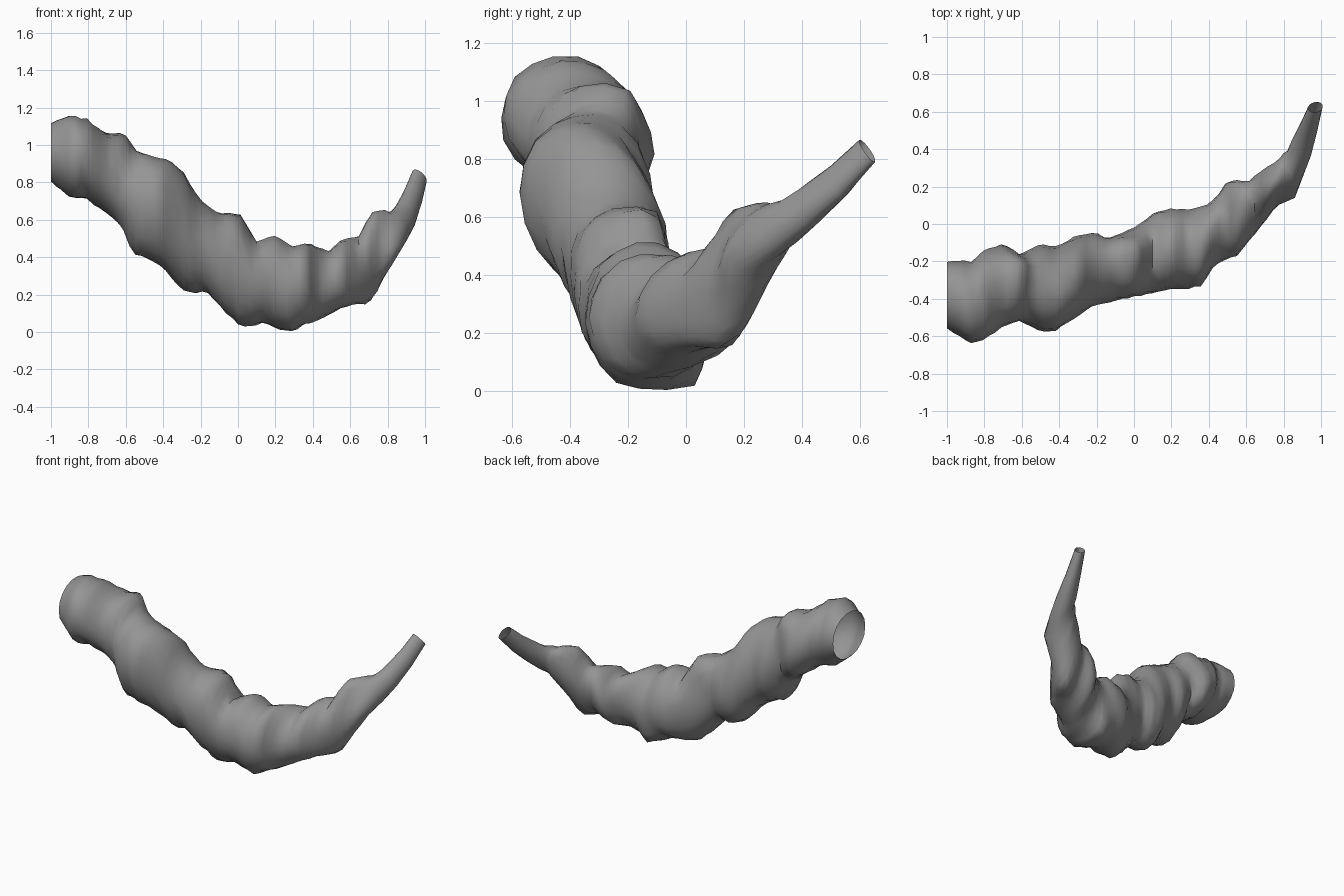
import bpy, bmesh, math, random
from mathutils import Vector

cube = bpy.data.objects.get("Cube")
if cube:
    bpy.data.objects.remove(cube, do_unlink=True)
random.seed(4)

SIDES, RINGS = 18, 62
START, TIP = -1, .97

# Outline of the horn along its length: (x, low, high)
HEIGHT = [(-1, .8, 1.12), (-.9, .72, 1.16), (-.81, .71, 1.14), (-.7, .63, 1.05),
          (-.62, .56, 1.05), (-.56, .41, .97), (-.48, .39, .95), (-.4, .34, .93),
          (-.3, .23, .87), (-.24, .21, .76), (-.17, .22, .68), (-.1, .14, .62),
          (0, .04, .61), (.06, .03, .54), (.1, .04, .48), (.15, .05, .5),
          (.2, .02, .52), (.29, 0, .46), (.36, .04, .48), (.49, .09, .43),
          (.56, .13, .51), (.65, .16, .51), (.7, .18, .62), (.75, .25, .63),
          (.82, .35, .65), (.87, .43, .72), (.92, .52, .82), (TIP, .71, .95)]
DEPTH = [(-1, -.56, -.2), (-.87, -.64, -.2), (-.8, -.62, -.14), (-.7, -.55, -.11),
         (-.61, -.52, -.16), (-.5, -.57, -.11), (-.42, -.57, -.12), (-.3, -.49, -.06),
         (-.2, -.43, -.05), (-.15, -.42, -.08), (0, -.39, -.02), (.12, -.37, .07),
         (.2, -.345, .08), (.3, -.345, .08), (.36, -.33, .09), (.43, -.22, .13),
         (.5, -.19, .23), (.55, -.17, .24), (.6, -.11, .22), (.7, .01, .3),
         (.76, .1, .34), (.84, .13, .43), (.9, .26, .56), (TIP, .52, .73)]

# Peaks of lumps that sit off the main outline
LUMPS = [(.28, .03, .02), (.68, .16, .16), (.71, .17, .62), (.79, .23, .64),
         (.86, .14, .46), (-.04, -.1, .62), (.58, .1, .5), (-.62, -.2, 1.04)]


def outline(rows, x):
    """Middle and half width of an outline at x."""
    for (x0, a0, b0), (x1, a1, b1) in zip(rows, rows[1:]):
        if x <= x1 + 1e-6:
            t = (x - x0) / (x1 - x0)
            low, high = a0 + (a1 - a0) * t, b0 + (b1 - b0) * t
            return (low + high) / 2, (high - low) / 2


def centre(x):
    x = min(max(x, START), TIP)
    return Vector((x, outline(DEPTH, x)[0], outline(HEIGHT, x)[0]))


# One skewed oval per station, leaning with the slope of the centre line
bm = bmesh.new()
rings = []
for i in range(RINGS):
    x = START + (TIP - START) * i / (RINGS - 1)
    mid = centre(x)
    ahead = (centre(x + .12) - centre(x - .12)).normalized()
    wide, tall = outline(DEPTH, x)[1], outline(HEIGHT, x)[1]
    sy, sz = ahead.y / ahead.x, ahead.z / ahead.x
    skew = math.asin(sy * sz / math.sqrt((1 + sy * sy) * (1 + sz * sz)))
    square = min(max((x - .78) / .18, 0), 1)   # turn rings square to the tip
    ring = []
    for k in range(SIDES):
        a = math.tau * k / SIDES
        swell = random.uniform(.975, 1.02)
        arm = Vector((0, wide * math.cos(a), tall * math.sin(a + skew))) * swell
        arm -= ahead * ahead.dot(arm) * square
        ring.append(bm.verts.new(mid + arm))
    rings.append(ring)
for r0, r1 in zip(rings, rings[1:]):
    for k in range(SIDES):
        n = (k + 1) % SIDES
        bm.faces.new((r0[k], r0[n], r1[n], r1[k]))

# Pull the surface out to each lump
for lump in map(Vector, LUMPS):
    root = min(bm.verts, key=lambda v: (v.co - lump).length).co.copy()
    for v in bm.verts:
        v.co += (lump - root) * math.exp(-((v.co - root).length / .1) ** 2)

for v in bm.verts:
    v.co.z = max(v.co.z, 0)
bmesh.ops.recalc_face_normals(bm, faces=bm.faces)

mesh = bpy.data.meshes.new("lumpy_horn")
bm.to_mesh(mesh)
bm.free()
horn = bpy.data.objects.new("lumpy_horn", mesh)
bpy.context.collection.objects.link(horn)

# Plain grey surface
grey = bpy.data.materials.new("plain_grey")
grey.use_nodes = True
color = (.3, .3, .3, 1)
grey.diffuse_color = color
grey.node_tree.nodes["Principled BSDF"].inputs["Base Color"].default_value = color
mesh.materials.append(grey)

bpy.context.view_layer.objects.active = horn
horn.select_set(True)
bpy.ops.object.shade_smooth_by_angle(angle=math.radians(60))
